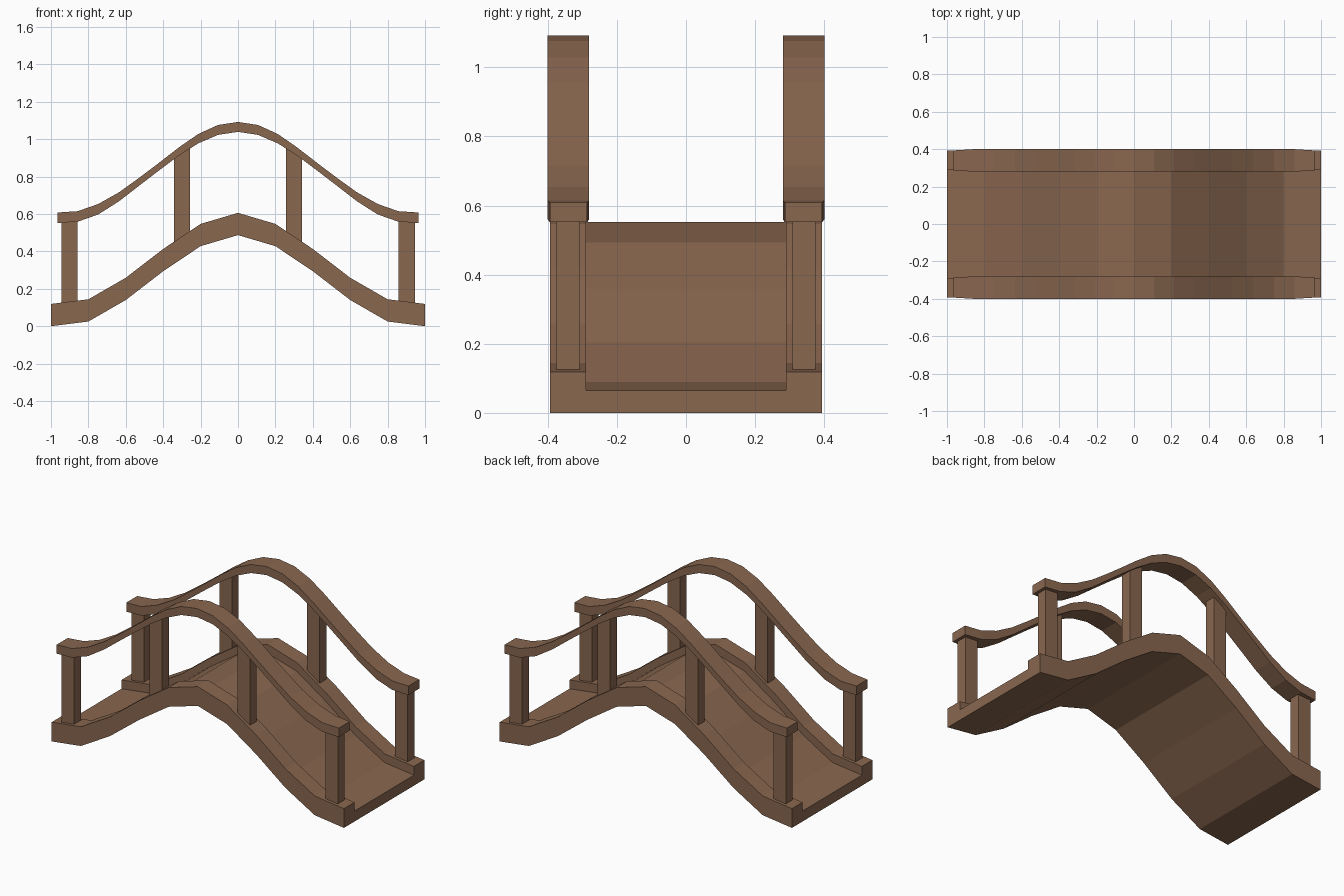
import bpy, bmesh

if "Cube" in bpy.data.objects:
    bpy.data.objects.remove(bpy.data.objects["Cube"])

wood = bpy.data.materials.new("brown wood")
wood.diffuse_color = (0.25, 0.135, 0.078, 1)
wood.use_nodes = True
wood.node_tree.nodes["Principled BSDF"].inputs["Base Color"].default_value = wood.diffuse_color


def loft(name, sections):
    """Join matching cross-sections (lists of points) into a capped solid."""
    bm = bmesh.new()
    rings = [[bm.verts.new(p) for p in s] for s in sections]
    n = len(rings[0])
    for a, b in zip(rings, rings[1:]):
        for i in range(n):
            j = (i + 1) % n
            bm.faces.new((a[i], a[j], b[j], b[i]))
    bm.faces.new(rings[0])
    bm.faces.new(rings[-1])
    bmesh.ops.recalc_face_normals(bm, faces=bm.faces)
    me = bpy.data.meshes.new(name)
    bm.to_mesh(me)
    bm.free()
    me.materials.append(wood)
    ob = bpy.data.objects.new(name, me)
    bpy.context.collection.objects.link(ob)
    return ob


def both_ends(half):
    """Mirror a half path (centre outwards) to the other end."""
    return [(-p[0], *p[1:]) for p in reversed(half[1:])] + half


# Arched deck: U section with a curb along each side
deck_path = both_ends([(0, 0.487), (0.2, 0.428), (0.4, 0.294),
                       (0.6, 0.140), (0.8, 0.025), (1.0, 0.0)])
W, C = 0.393, 0.29          # outer half width, inner edge of curb
floor_h, curb_h = 0.065, 0.119
section = [(-W, 0), (W, 0), (W, curb_h), (C, curb_h),
           (C, floor_h), (-C, floor_h), (-C, curb_h), (-W, curb_h)]
loft("deck", [[(x, y, z + h) for y, h in section] for x, z in deck_path])

# Handrail path: x, top height, thickness
rail_path = both_ends([(0, 1.092, 0.053), (0.107, 1.076, 0.053), (0.212, 1.028, 0.050),
                       (0.315, 0.957, 0.044), (0.418, 0.877, 0.041), (0.525, 0.796, 0.042),
                       (0.636, 0.716, 0.048), (0.748, 0.653, 0.056), (0.857, 0.615, 0.056),
                       (0.965, 0.608, 0.056)])

for side, label in ((-1, "front"), (1, "back")):
    rail = []
    for x, z, t in rail_path:
        w = 0.0535 if abs(x) > 0.9 else 0.06      # slightly narrower tips
        y = side * 0.34
        rail.append([(x, y - w, z - t), (x, y + w, z - t), (x, y + w, z), (x, y - w, z)])
    loft(label + "_handrail", rail)

    # Posts: centre x, bottom, top height at inner and outer edges
    for px, bottom, top_in, top_out in ((0.902, 0.10, 0.57, 0.56), (0.30, 0.42, 0.955, 0.90)):
        for end in (-1, 1):
            y0, y1 = side * 0.308, side * 0.374
            ends = []
            for dx, top in ((-0.043, top_in), (0.043, top_out)):
                x = end * (px + dx)
                ends.append([(x, y0, bottom), (x, y1, bottom), (x, y1, top), (x, y0, top)])
            loft(label + ("_end_post" if px > 0.5 else "_middle_post"), ends)
